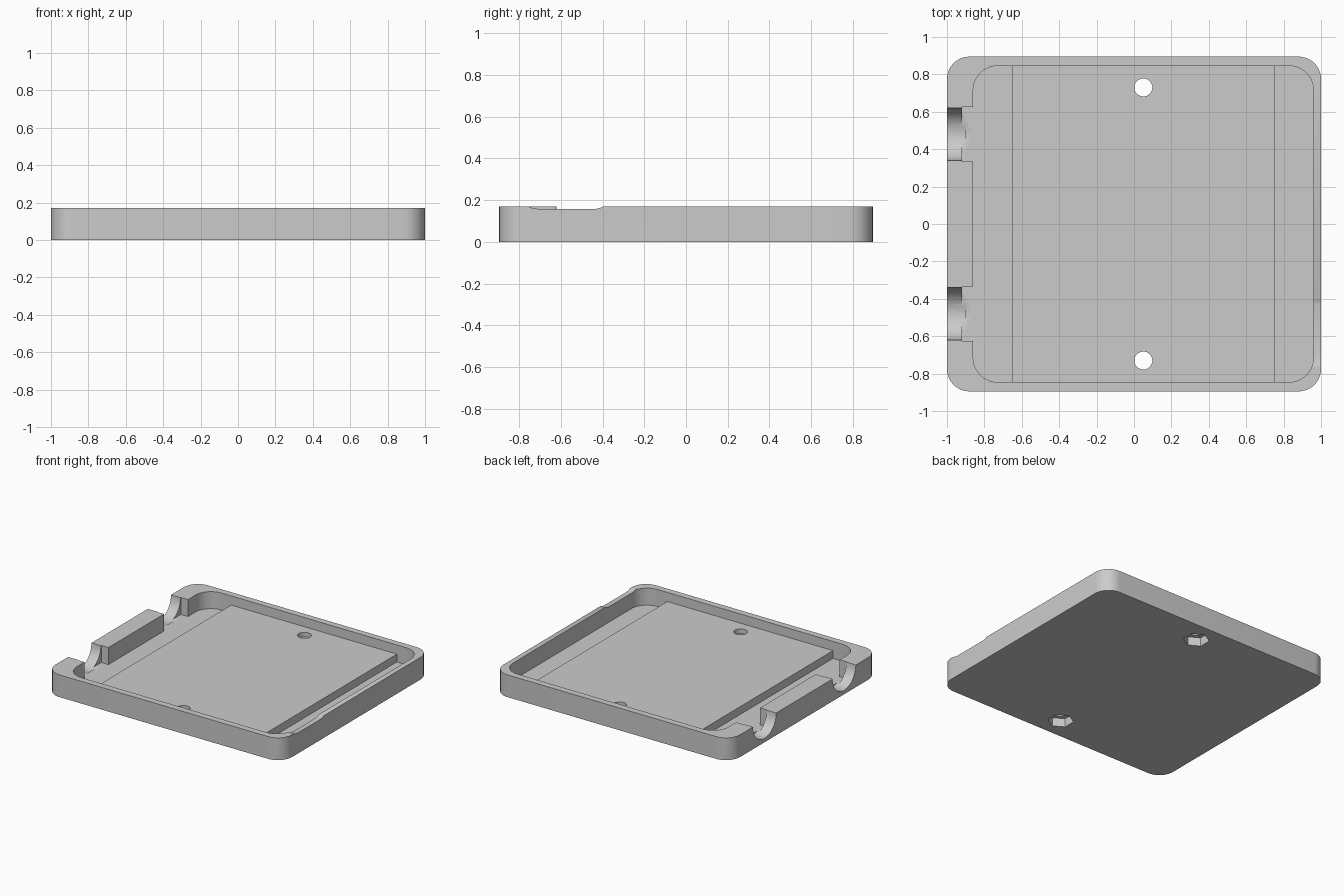
import bpy, bmesh, math
from mathutils import Vector

cube = bpy.data.objects.get("Cube")
if cube:
    bpy.data.objects.remove(cube, do_unlink=True)

grey = bpy.data.materials.new("light_grey_plastic")
grey.use_nodes = True
COLOUR = (0.6, 0.6, 0.6, 1)
grey.diffuse_color = COLOUR
grey.node_tree.nodes["Principled BSDF"].inputs["Base Color"].default_value = COLOUR

HEIGHT, FLOOR, DECK = 0.17, 0.04, 0.10
ABOVE = 0.4


def prism(name, outline, extrusion):
    """Solid made by sweeping a closed outline along a vector."""
    bm = bmesh.new()
    base = bm.faces.new([bm.verts.new(p) for p in outline])
    result = bmesh.ops.extrude_face_region(bm, geom=[base], use_keep_orig=True)
    moved = [g for g in result["geom"] if isinstance(g, bmesh.types.BMVert)]
    bmesh.ops.translate(bm, verts=moved, vec=Vector(extrusion))
    bmesh.ops.recalc_face_normals(bm, faces=bm.faces)
    mesh = bpy.data.meshes.new(name)
    bm.to_mesh(mesh)
    bm.free()
    mesh.materials.append(grey)
    obj = bpy.data.objects.new(name, mesh)
    bpy.context.collection.objects.link(obj)
    return obj


def rounded_box(name, x0, x1, y0, y1, z0, z1, radius=0, steps=10):
    outline = []
    corners = [(x1, y1, -1, -1), (x0, y1, 1, -1), (x0, y0, 1, 1), (x1, y0, -1, 1)]
    for i, (x, y, sx, sy) in enumerate(corners):
        if not radius:
            outline.append((x, y, z0))
            continue
        for k in range(steps + 1):
            a = math.pi / 2 * (i + k / steps)
            outline.append((x + radius * (sx + math.cos(a)),
                            y + radius * (sy + math.sin(a)), z0))
    return prism(name, outline, (0, 0, z1 - z0))


def upright(name, x, y, z0, z1, radius, sides, turn=0):
    angles = [turn + 2 * math.pi * k / sides for k in range(sides)]
    return prism(name, [(x + radius * math.cos(a), y + radius * math.sin(a), z0)
                        for a in angles], (0, 0, z1 - z0))


def cut(obj, cutters):
    for cutter in cutters:
        mod = obj.modifiers.new("cut", "BOOLEAN")
        mod.operation = "DIFFERENCE"
        mod.solver = "EXACT"
        mod.object = cutter
        bpy.context.view_layer.objects.active = obj
        bpy.ops.object.modifier_apply(modifier=mod.name)


# Outer tray and the raised deck inside it
tray = rounded_box("tray", -1, 1, -0.895, 0.895, 0, HEIGHT, 0.12)
deck = rounded_box("raised_deck", -0.65, 0.75, -0.86, 0.86, FLOOR - 0.01, DECK)

# Main cavity
wall_cutters = [rounded_box("cavity_cutter", -0.86, 0.96, -0.845, 0.845,
                            FLOOR, ABOVE, 0.13)]

# Round cable openings with a square pocket behind each
for side in (-1, 1):
    y = 0.48 * side
    wall_cutters.append(rounded_box("pocket_cutter", -0.92, -0.8, y - 0.145,
                                    y + 0.145, FLOOR, ABOVE))
    arc = [math.pi * (1 + k / 24) for k in range(25)]
    outline = [(-1.1, y + 0.14 * math.cos(a), HEIGHT + 0.14 * math.sin(a)) for a in arc]
    outline += [(-1.1, y + 0.14, ABOVE), (-1.1, y - 0.14, ABOVE)]
    wall_cutters.append(prism("cable_cutter", outline, (0.2, 0, 0)))

# Shallow dip with curved ends in the right-hand rim
dip = [(-0.755, ABOVE), (-0.755, HEIGHT), (-0.74, 0.163), (-0.71, 0.158),
       (-0.43, 0.158), (-0.41, 0.163), (-0.395, HEIGHT), (-0.395, ABOVE)]
wall_cutters.append(prism("dip_cutter", [(0.9, y, z) for y, z in dip], (0.2, 0, 0)))

# Screw holes with hexagonal nut recesses underneath
screw_cutters = []
for y in (-0.73, 0.73):
    screw_cutters.append(upright("hole_cutter", 0.05, y, -0.1, ABOVE, 0.048, 32))
    screw_cutters.append(upright("nut_cutter", 0.05, y, -0.1, 0.065, 0.09, 6, math.pi / 6))

cut(tray, wall_cutters + screw_cutters)
cut(deck, screw_cutters)
for cutter in wall_cutters + screw_cutters:
    bpy.data.objects.remove(cutter, do_unlink=True)

# Smooth the rounded walls, keep the edges crisp
for obj in (tray, deck):
    bpy.ops.object.select_all(action="DESELECT")
    obj.select_set(True)
    bpy.context.view_layer.objects.active = obj
    bpy.ops.object.shade_smooth_by_angle(angle=math.radians(30))
